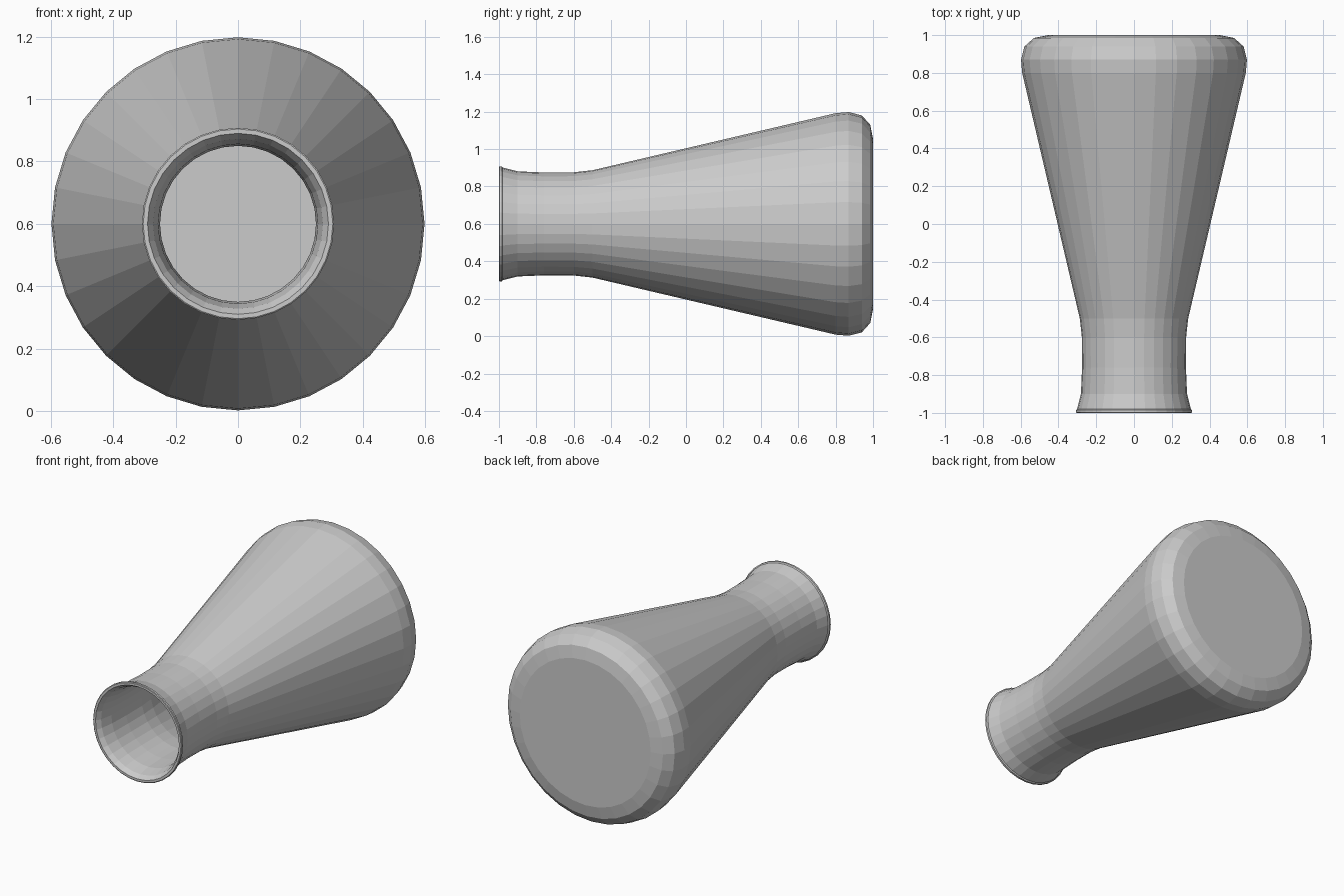
import bpy
import bmesh
import math

if "Cube" in bpy.data.objects:
    bpy.data.objects.remove(bpy.data.objects["Cube"])

SIDES = 32
CENTRE_Z = 0.6

# (radius, y) from the outer base, along the outside to the lip, then back inside
outer = [(0.455, 1.0), (0.53, 0.985), (0.58, 0.94), (0.598, 0.87), (0.592, 0.8),
         (0.287, -0.5), (0.276, -0.6), (0.275, -0.76), (0.281, -0.9), (0.301, -0.98),
         (0.308, -0.985), (0.308, -0.997)]
inner = [(0.304, -1.0), (0.29, -1.0), (0.272, -0.97), (0.256, -0.89), (0.25, -0.76),
         (0.251, -0.6), (0.263, -0.495), (0.567, 0.8), (0.573, 0.865),
         (0.558, 0.925), (0.515, 0.962), (0.45, 0.975)]


def lathe_y(name, profile):
    """Revolve a profile about the lying axis and cap both ends."""
    bm = bmesh.new()
    rings = []
    for r, y in profile:
        rings.append([bm.verts.new((r * math.sin(i * math.tau / SIDES), y,
                                    CENTRE_Z + r * math.cos(i * math.tau / SIDES)))
                      for i in range(SIDES)])
    for a, b in zip(rings, rings[1:]):
        for i in range(SIDES):
            j = (i + 1) % SIDES
            bm.faces.new((a[i], a[j], b[j], b[i]))
    bm.faces.new(rings[0])
    bm.faces.new(rings[-1])
    bmesh.ops.recalc_face_normals(bm, faces=bm.faces)
    mesh = bpy.data.meshes.new(name)
    bm.to_mesh(mesh)
    bm.free()
    obj = bpy.data.objects.new(name, mesh)
    bpy.context.collection.objects.link(obj)
    return obj


# Hollow flask with thin walls, lying along y with its mouth to the front
lathe_y("flask", outer + inner)
